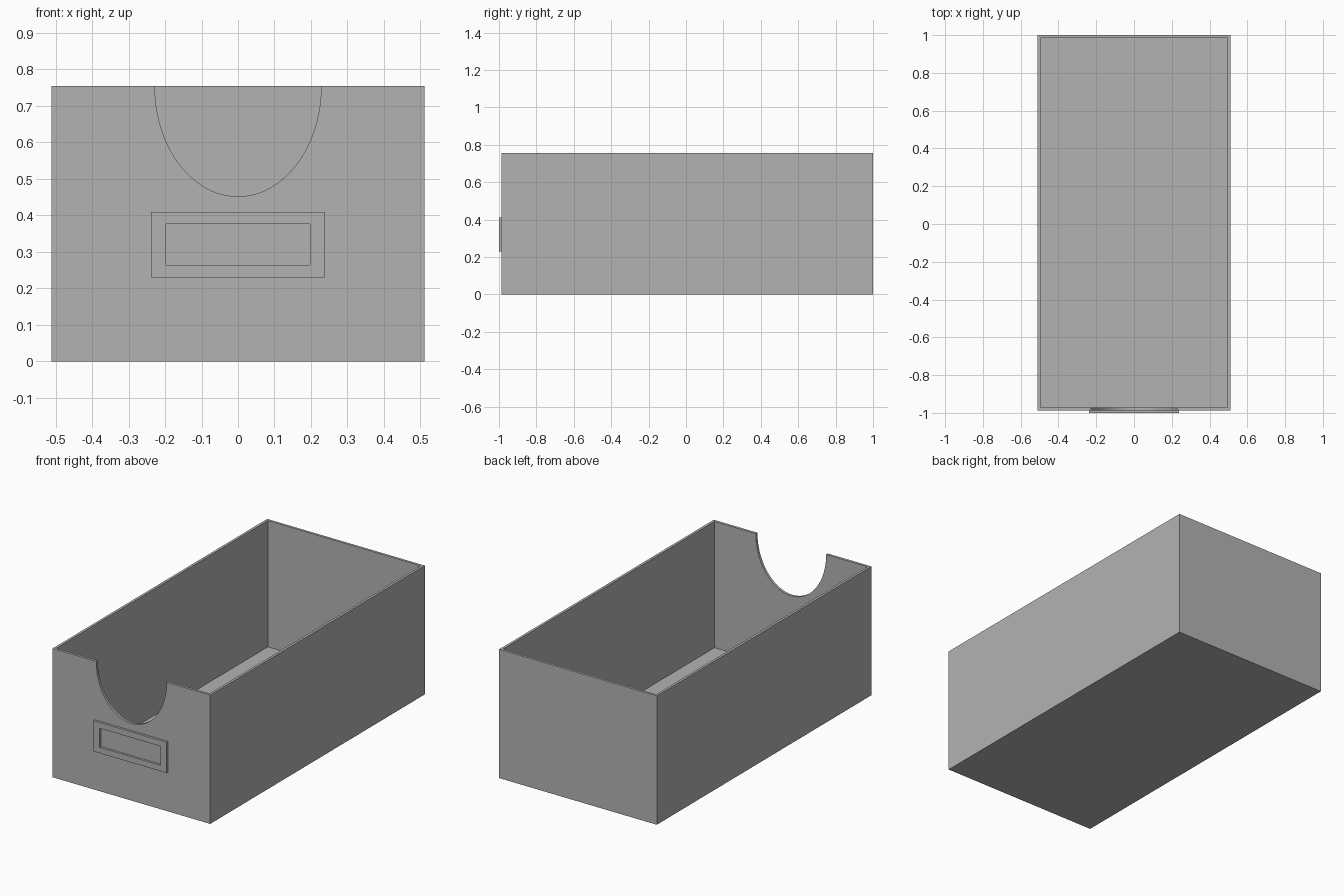
import bpy
import math

if "Cube" in bpy.data.objects:
    bpy.data.objects.remove(bpy.data.objects["Cube"], do_unlink=True)

# Overall sizes
HALF_W, FRONT, BACK, HEIGHT, WALL = 0.511, -0.987, 1.0, 0.755, 0.015

grey = bpy.data.materials.new("plain grey")
grey.use_nodes = True
colour = (0.45, 0.45, 0.45, 1)
grey.diffuse_color = colour
grey.node_tree.nodes["Principled BSDF"].inputs["Base Color"].default_value = colour


def box(name, x, y0, y1, z0, z1):
    """Box centred on x = 0 with half width x."""
    bpy.ops.mesh.primitive_cube_add(size=1, location=(0, (y0 + y1) / 2, (z0 + z1) / 2))
    ob = bpy.context.object
    ob.name = name
    ob.scale = (2 * x, y1 - y0, z1 - z0)
    bpy.ops.object.transform_apply(location=True, scale=True, rotation=True)
    ob.data.materials.append(grey)
    return ob


def cut(target, cutter):
    """Subtract the cutter, then discard it."""
    cutter.hide_render = True
    mod = target.modifiers.new("cut", "BOOLEAN")
    mod.operation = "DIFFERENCE"
    mod.solver = "EXACT"
    mod.object = cutter
    bpy.ops.object.select_all(action="DESELECT")
    bpy.context.view_layer.objects.active = target
    target.select_set(True)
    bpy.ops.object.modifier_apply(modifier=mod.name)
    bpy.data.objects.remove(cutter, do_unlink=True)


# Open-topped bin
bin_body = box("storage_bin", HALF_W, FRONT, BACK, 0, HEIGHT)
cut(bin_body, box("cavity_cutter", HALF_W - WALL, FRONT + WALL, BACK - WALL, WALL, HEIGHT + 0.2))

# Elliptical hand notch in the front wall
bpy.ops.mesh.primitive_cylinder_add(vertices=96, radius=1, depth=0.2,
                                    location=(0, FRONT, HEIGHT),
                                    rotation=(math.pi / 2, 0, 0))
notch = bpy.context.object
notch.name = "notch_cutter"
notch.scale = (0.228, 0.303, 1)
bpy.ops.object.transform_apply(location=True, scale=True, rotation=True)
notch.data.materials.append(grey)
cut(bin_body, notch)
bpy.ops.object.shade_smooth_by_angle(angle=math.radians(30))

# Raised label frame below the notch
frame = box("label_frame", 0.238, -1.0, FRONT, 0.23, 0.41)
cut(frame, box("label_window_cutter", 0.197, -1.1, FRONT + 0.1, 0.264, 0.376))
